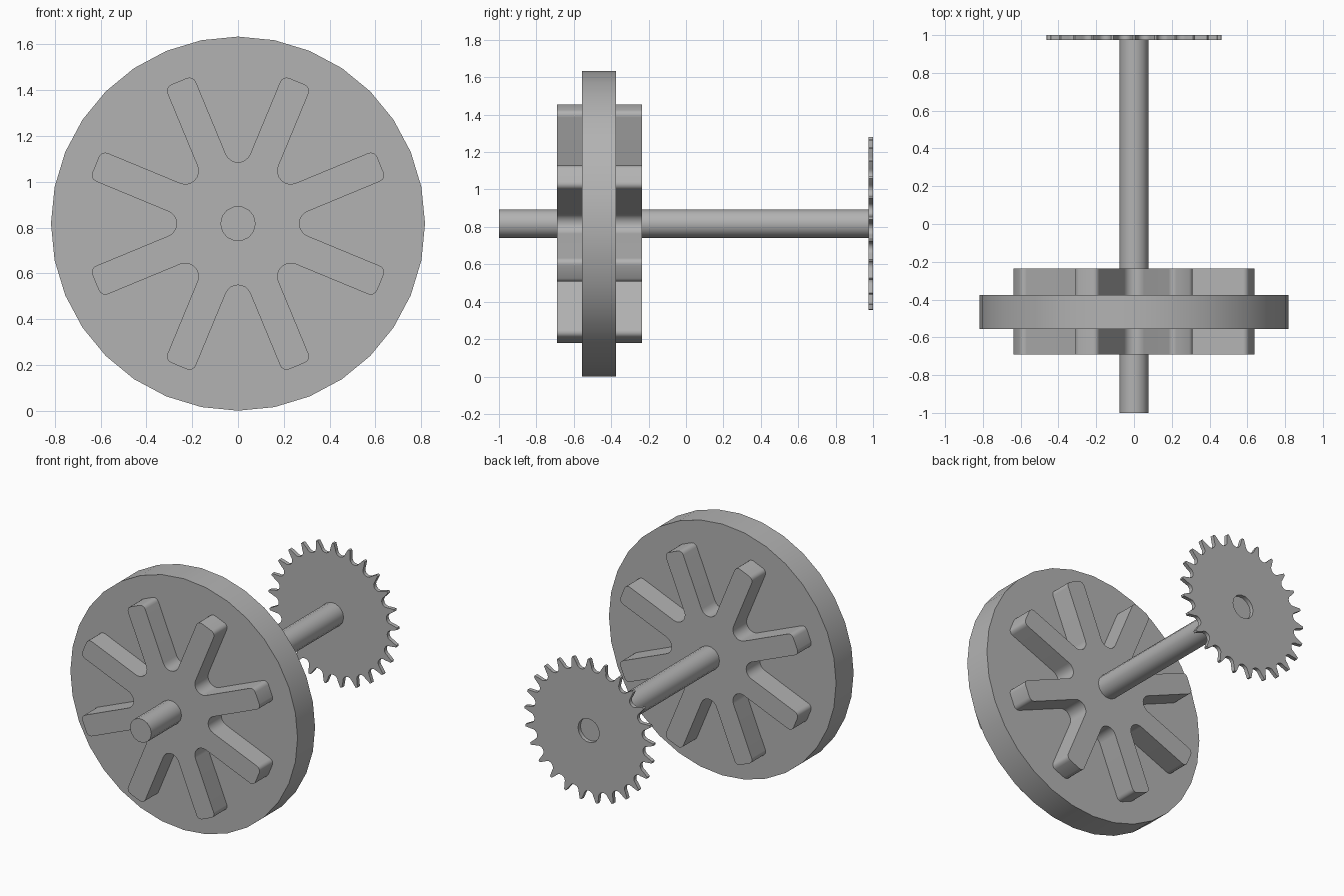
import bpy, bmesh
from math import sin, cos, pi, radians
from mathutils import Vector

cube = bpy.data.objects.get("Cube")
if cube:
    bpy.data.objects.remove(cube)

AXIS_Z = 0.817   # height of the shared axle line

steel = bpy.data.materials.new("plain grey")
steel.use_nodes = True
GREY = (0.45, 0.45, 0.45, 1)
steel.diffuse_color = GREY
steel.node_tree.nodes["Principled BSDF"].inputs["Base Color"].default_value = GREY


def polar(r, a):
    return Vector((r * cos(a), r * sin(a)))


def arc(center, r, a0, a1, n):
    return [center + polar(r, a0 + (a1 - a0) * i / n) for i in range(n + 1)]


def circle(r, n):
    return [polar(r, 2 * pi * i / n) for i in range(n)]


def repeat(sector, count):
    """Spin one sector of an outline around the axle."""
    out = []
    for k in range(count):
        a = 2 * pi * k / count
        out += [Vector((p.x * cos(a) - p.y * sin(a), p.x * sin(a) + p.y * cos(a)))
                for p in sector]
    return out


def prism(name, outline, y0, y1, hole=None):
    """Extrude an outline along the axle, with an optional bore."""
    bm = bmesh.new()
    edges = []
    for loop in [outline] + ([hole] if hole else []):
        vs = [bm.verts.new((p.x, y0, p.y + AXIS_Z)) for p in loop]
        if hole:
            edges += [bm.edges.new((v, vs[i - 1])) for i, v in enumerate(vs)]
        else:
            bm.faces.new(vs)
    if hole:
        bmesh.ops.triangle_fill(bm, edges=edges, use_beauty=True)
    res = bmesh.ops.extrude_face_region(bm, geom=bm.faces[:], use_keep_orig=True)
    top = [g for g in res["geom"] if isinstance(g, bmesh.types.BMVert)]
    bmesh.ops.translate(bm, verts=top, vec=(0, y1 - y0, 0))
    bmesh.ops.recalc_face_normals(bm, faces=bm.faces)
    mesh = bpy.data.meshes.new(name)
    bm.to_mesh(mesh)
    bm.free()
    mesh.materials.append(steel)
    obj = bpy.data.objects.new(name, mesh)
    bpy.context.collection.objects.link(obj)
    bpy.ops.object.select_all(action='DESELECT')
    obj.select_set(True)
    bpy.context.view_layer.objects.active = obj
    bpy.ops.object.shade_smooth_by_angle(angle=radians(30))
    return obj


# Wheel disc and axle
prism("wheel_disc", circle(0.817, 32), -0.555, -0.375)
prism("axle", circle(0.077, 14), -1.0, 0.975)

# Eight-armed hub: one arm along its own axis plus the rounded valley after it
half, tip, rnd = 0.067, 0.673, 0.03
step = pi / 8
valley_r = 0.326
fillet = valley_r * sin(step) - half
arm = arc(Vector((tip - rnd, rnd - half)), rnd, -pi / 2, 0, 4)
arm += arc(Vector((tip - rnd, half - rnd)), rnd, 0, pi / 2, 4)
arm += arc(polar(valley_r, step), fillet, -pi / 2, -pi / 2 - (pi - 2 * step), 8)
turn = step
arm = [Vector((p.x * cos(turn) - p.y * sin(turn), p.x * sin(turn) + p.y * cos(turn)))
       for p in arm]
prism("spoked_hub", repeat(arm, 8), -0.69, -0.235)

# Thin sprocket: a narrow tooth tip followed by a round roller seat
TEETH = 25
pitch = 2 * pi / TEETH
a = pi / 2
seat = a + pitch / 2
tooth = [polar(0.463, a - 0.014), polar(0.463, a + 0.014)]
tooth += arc(polar(0.425, seat), 0.034, seat - radians(-262), seat + radians(98), 8)
prism("sprocket", repeat(tooth, TEETH), 0.975, 1.0, hole=circle(0.077, 14))
